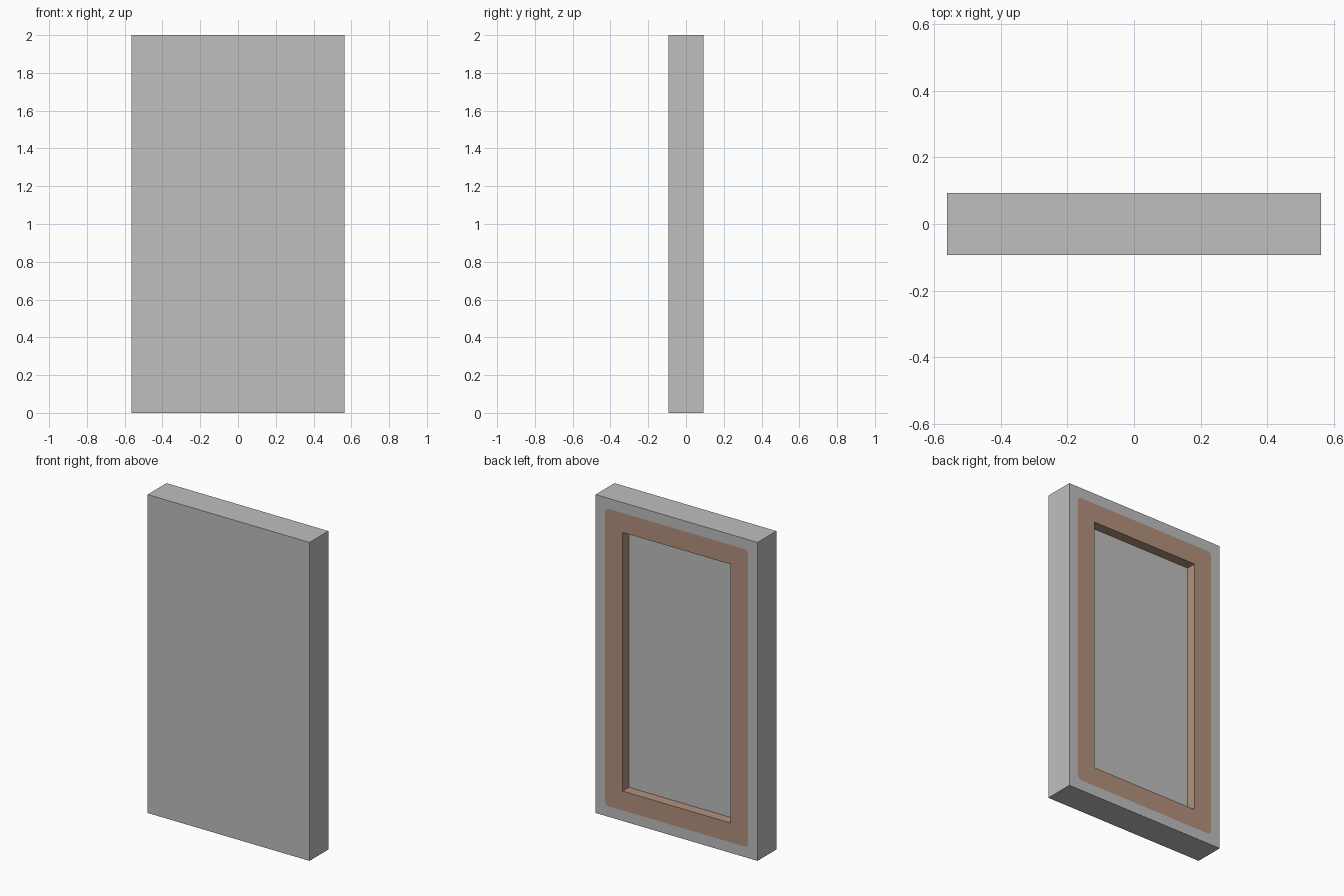
import bpy
import bmesh
import math

cube = bpy.data.objects.get("Cube")
if cube:
    bpy.data.objects.remove(cube, do_unlink=True)

WIDTH, HEIGHT, DEPTH = 1.125, 2.0, 0.1875
BAND_MARGIN, BAND_RADIUS = 0.066, 0.022   # painted brown border on the back
OPENING_MARGIN, RECESS = 0.1875, 0.0625   # recessed panel on the back
STEPS = 4                                 # segments per rounded corner


def make_material(name, colour):
    mat = bpy.data.materials.new(name)
    mat.use_nodes = True
    mat.diffuse_color = colour
    bsdf = mat.node_tree.nodes["Principled BSDF"]
    bsdf.inputs["Base Color"].default_value = colour
    bsdf.inputs["Roughness"].default_value = 0.8
    return mat


def ring(bm, y, margin=0.0, radius=0.0):
    """Rectangle in the xz plane, with rounded corners if radius > 0."""
    hx = WIDTH / 2 - margin - radius
    hz = HEIGHT / 2 - margin - radius
    verts = []
    for i, (sx, sz) in enumerate([(1, 1), (-1, 1), (-1, -1), (1, -1)]):
        for k in range(STEPS + 1):
            a = math.radians(90) * (i + k / STEPS)
            verts.append(bm.verts.new((sx * hx + radius * math.cos(a), y,
                                       HEIGHT / 2 + sz * hz + radius * math.sin(a))))
    return verts


def bridge(bm, a, b, material):
    for i in range(len(a)):
        j = (i + 1) % len(a)
        bm.faces.new((a[i], a[j], b[j], b[i])).material_index = material


GREY, BROWN = 0, 1
bm = bmesh.new()
back = DEPTH / 2
front_rim = ring(bm, -back)
back_rim = ring(bm, back)
band_rim = ring(bm, back, BAND_MARGIN, BAND_RADIUS)
opening_rim = ring(bm, back, OPENING_MARGIN)
floor_rim = ring(bm, back - RECESS, OPENING_MARGIN)

# Sides, grey border, brown band and brown recess walls
bridge(bm, front_rim, back_rim, GREY)
bridge(bm, back_rim, band_rim, GREY)
bridge(bm, band_rim, opening_rim, BROWN)
bridge(bm, opening_rim, floor_rim, BROWN)

# Plain front and recess floor
for rim in (front_rim, floor_rim):
    bm.faces.new(rim).material_index = GREY

# Square corners collapse to single points
bmesh.ops.remove_doubles(bm, verts=bm.verts[:], dist=1e-5)
bmesh.ops.recalc_face_normals(bm, faces=bm.faces[:])

mesh = bpy.data.meshes.new("framed_panel")
bm.to_mesh(mesh)
bm.free()
mesh.materials.append(make_material("light grey", (0.52, 0.52, 0.52, 1)))
mesh.materials.append(make_material("wood brown", (0.45, 0.285, 0.206, 1)))
panel = bpy.data.objects.new("framed_panel", mesh)
bpy.context.collection.objects.link(panel)
